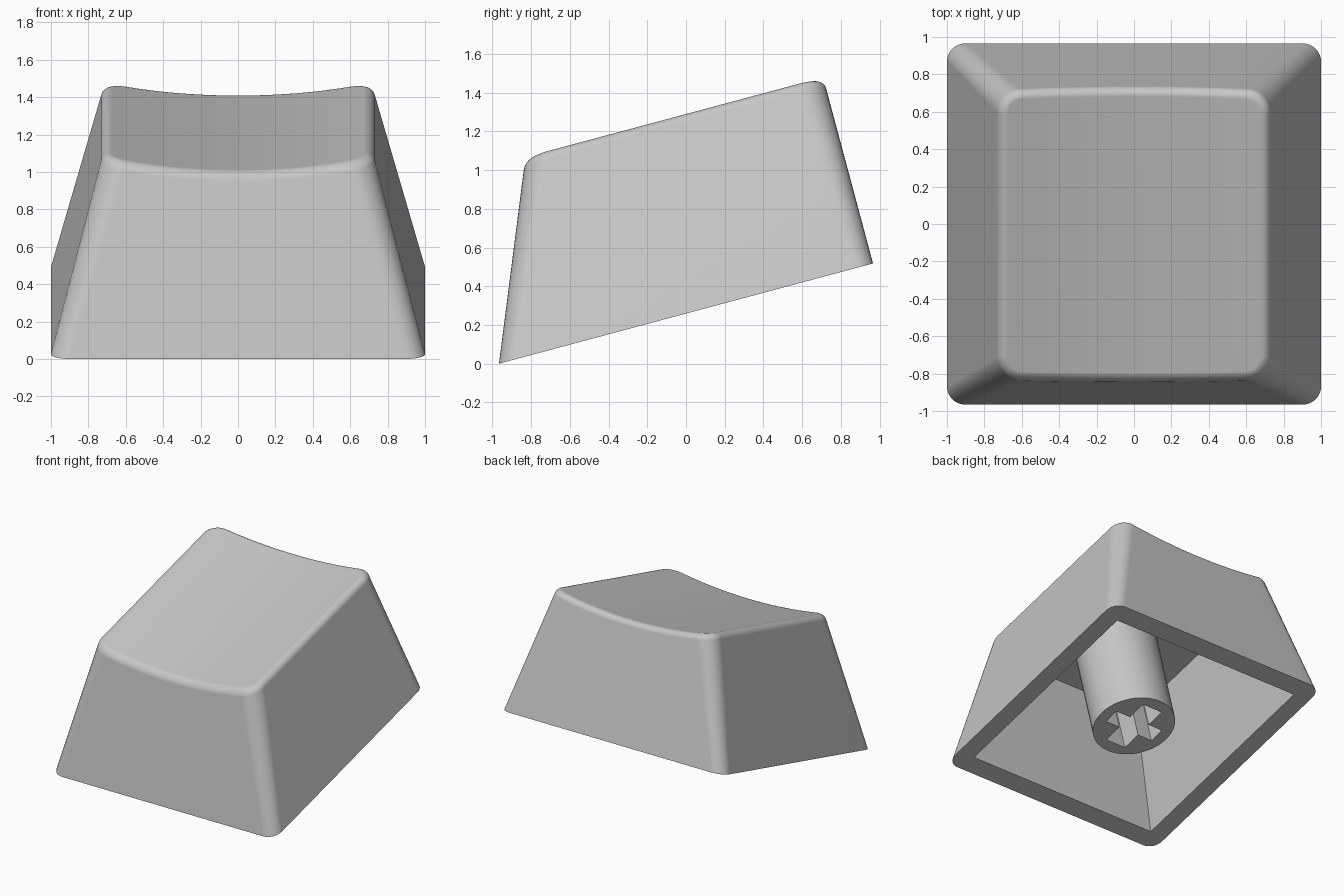
import bpy, bmesh, math

cube = bpy.data.objects.get("Cube")
if cube:
    bpy.data.objects.remove(cube, do_unlink=True)

TILT = math.radians(15)
LIFT = 0.259
BEVEL = 0.045       # rounding between walls and dish
WALL = 0.145        # wall thickness at the open base
CEILING = 0.82      # height of the hollow

grey = bpy.data.materials.new("light_grey_plastic")
grey.use_nodes = True
colour = (0.57, 0.57, 0.57, 1)
grey.diffuse_color = colour
grey.node_tree.nodes["Principled BSDF"].inputs["Base Color"].default_value = colour


def finish(bm, name):
    """Turn the mesh into a tilted, smooth shaded object."""
    bmesh.ops.recalc_face_normals(bm, faces=bm.faces)
    mesh = bpy.data.meshes.new(name)
    bm.to_mesh(mesh)
    bm.free()
    mesh.materials.append(grey)
    obj = bpy.data.objects.new(name, mesh)
    bpy.context.collection.objects.link(obj)
    obj.rotation_euler.x = TILT
    obj.location.z = LIFT
    bpy.ops.object.select_all(action='DESELECT')
    obj.select_set(True)
    bpy.context.view_layer.objects.active = obj
    bpy.ops.object.shade_smooth_by_angle(angle=math.radians(35))
    normals = obj.modifiers.new("even_normals", 'WEIGHTED_NORMAL')
    normals.keep_sharp = True
    return obj


def loft(bm, low, high):
    """Join two rings of equal length with quads."""
    n = len(low)
    for i in range(n):
        j = (i + 1) % n
        bm.faces.new((low[i], low[j], high[j], high[i]))


def fill_between(bm, *rings):
    """Fill a flat area bounded by an outer ring and a hole."""
    edges = []
    for ring in rings:
        for i, v in enumerate(ring):
            w = ring[(i + 1) % len(ring)]
            edges.append(bm.edges.get((v, w)) or bm.edges.new((v, w)))
    bmesh.ops.triangle_fill(bm, use_beauty=True, edges=edges, normal=(0, 0, -1))


def limits(t, inset=0.0):
    """Half width, front and back of the tapered body at height t."""
    return 1 - 0.28 * t - inset, -1 + 0.41 * t + inset, 1 - inset


def columns(t, inset, arc=8, straight=16):
    """(x, front y, back y) columns of a rounded rectangle."""
    half, front, back = limits(t, inset)
    r = 0.1 + 0.03 * t - inset
    left = []
    for i in range(arc + 1):
        a = math.pi / 2 * i / arc
        left.append((-half + r * (1 - math.cos(a)), r * (1 - math.sin(a))))
    flat = half - r
    middle = [(-flat + 2 * flat * i / straight, 0) for i in range(1, straight)]
    right = [(-x, off) for x, off in reversed(left)]
    return [(x, front + off, back - off) for x, off in left + middle + right]


def dish(x):
    """Height of the cylindrical hollow in the top."""
    return 0.932 + 0.065 * (x / 0.7) ** 2


def body_ring(bm, drop=None, inset=0.0):
    """Base ring when drop is None, else a ring that follows the dish."""
    if drop is None:
        cols = [(x, f, b, 0) for x, f, b in columns(0, 0)]
    else:
        cols = []
        for i, (x, _, _) in enumerate(columns(0.95, inset)):
            z = dish(x) - drop
            cols.append((*columns(z, inset)[i], z))
    front = [bm.verts.new((x, f, z)) for x, f, b, z in cols]
    back = [bm.verts.new((x, b, z)) for x, f, b, z in cols]
    return front, back


# Outer shell: base, walls, rounded rim and dished top
bm = bmesh.new()
front, back = body_ring(bm)
base = front + back[::-1]
previous = base
STEPS = 5
for k in range(STEPS + 1):
    a = math.pi / 2 * k / STEPS
    front, back = body_ring(bm, BEVEL * (1 - math.sin(a)), BEVEL * (1 - math.cos(a)))
    ring = front + back[::-1]
    loft(bm, previous, ring)
    previous = ring
for i in range(len(front) - 1):
    bm.faces.new((front[i], front[i + 1], back[i + 1], back[i]))

# Hollow underside with sharp corners
hollow = []
for t in (0, CEILING):
    half, f, b = limits(t, WALL)
    hollow.append([bm.verts.new((x, y, t)) for x, y in
                   ((-half, f), (half, f), (half, b), (-half, b))])
loft(bm, *hollow)
bm.faces.new(hollow[1])
fill_between(bm, base, hollow[0])
finish(bm, "keycap_shell")

# Round stem with a cross shaped socket
bm = bmesh.new()
SIDES = 48
RADIUS = 0.31
rings = []
for z in (0, CEILING + 0.02):
    rings.append([bm.verts.new((RADIUS * math.cos(math.tau * i / SIDES),
                                RADIUS * math.sin(math.tau * i / SIDES), z))
                  for i in range(SIDES)])
loft(bm, *rings)
bm.faces.new(rings[1])
ARM, WX, WY = 0.22, 0.09, 0.063
quarter = [(ARM, WY), (WX, WY), (WX, ARM)]
cross = []
for sx, sy in ((1, 1), (-1, 1), (-1, -1), (1, -1)):
    points = quarter if sx * sy > 0 else quarter[::-1]
    cross += [(sx * x, sy * y) for x, y in points]
socket = [[bm.verts.new((x, y, z)) for x, y in cross] for z in (0, 0.45)]
loft(bm, *socket)
bm.faces.new(socket[1])
fill_between(bm, rings[0], socket[0])
finish(bm, "stem")
